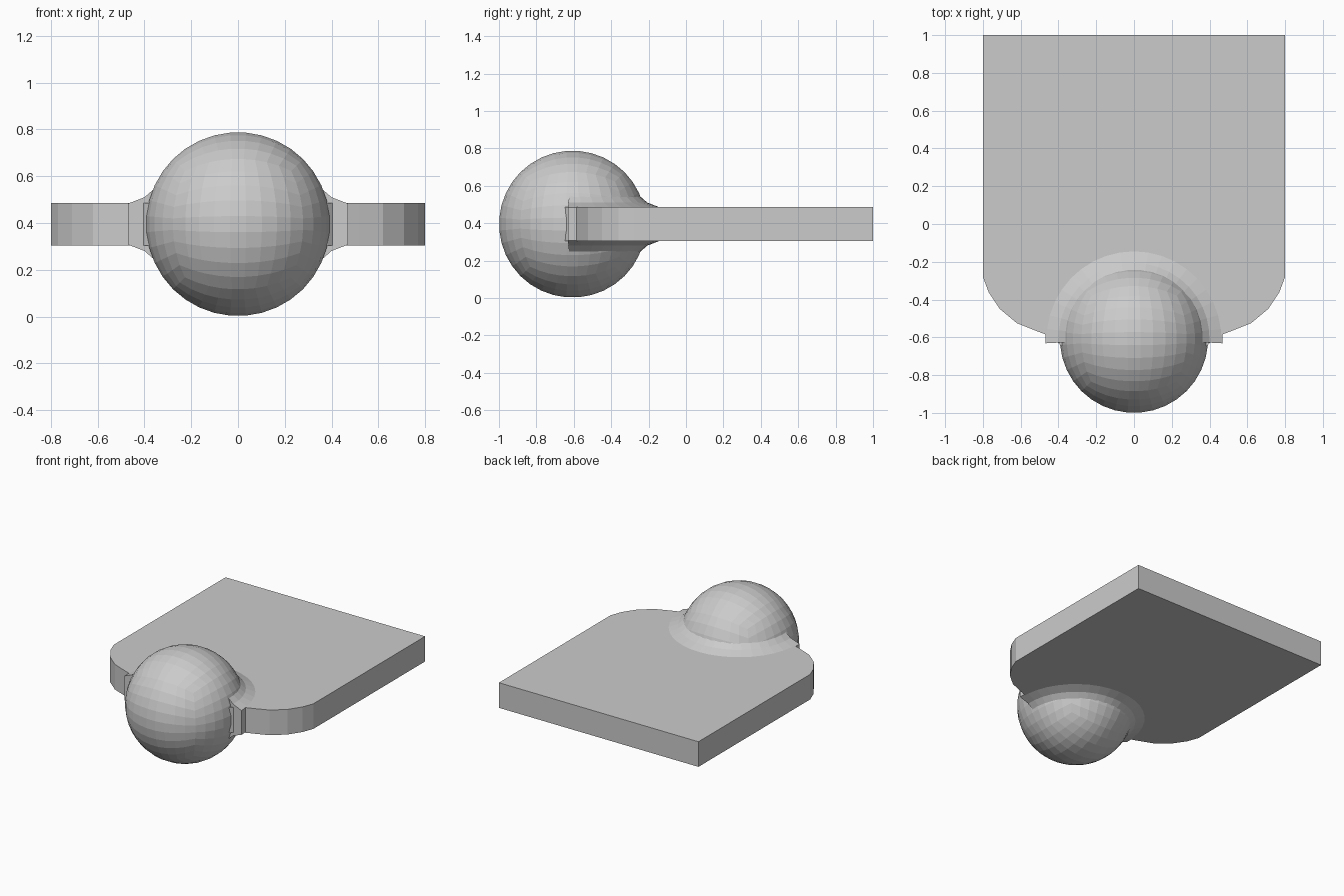
import bpy, bmesh, math
from mathutils import Vector

if "Cube" in bpy.data.objects:
    bpy.data.objects.remove(bpy.data.objects["Cube"])

BALL_C = Vector((0, -0.607, 0.395))
BALL_R = 0.394
HALF = 0.091  # half thickness of the plate


def make_object(name, bm):
    bmesh.ops.recalc_face_normals(bm, faces=bm.faces)
    mesh = bpy.data.meshes.new(name)
    bm.to_mesh(mesh)
    bm.free()
    obj = bpy.data.objects.new(name, mesh)
    bpy.context.collection.objects.link(obj)
    return obj


# Flat plate with rounded front corners, narrowing into the ball
def build_plate():
    right = [(0.8, 1), (0.8, -0.28), (0.77, -0.36), (0.71, -0.45), (0.62, -0.525),
             (0.52, -0.565), (0.44, -0.595), (0.385, -0.645), (0.3, -0.66)]
    outline = right + [(-x, y) for x, y in reversed(right)]
    bm = bmesh.new()
    face = bm.faces.new([bm.verts.new((x, y, BALL_C.z - HALF)) for x, y in outline])
    ext = bmesh.ops.extrude_face_region(bm, geom=[face])
    top = [v for v in ext["geom"] if isinstance(v, bmesh.types.BMVert)]
    bmesh.ops.translate(bm, verts=top, vec=(0, 0, 2 * HALF))
    return make_object("plate", bm)


# Faceted ball made from a gridded cube pushed out to a sphere
def build_ball():
    bm = bmesh.new()
    bmesh.ops.create_cube(bm, size=2)
    bmesh.ops.subdivide_edges(bm, edges=bm.edges[:], cuts=8, use_grid_fill=True)
    for v in bm.verts:
        d = Vector([math.tan(c * math.pi / 4) for c in v.co])
        v.co = BALL_C + d.normalized() * BALL_R
    return make_object("ball", bm)


# Flared collar round the back half of the ball
def build_collar():
    upper = [(0.28, 0.17), (0.36, 0.15), (0.40, 0.115), (0.47, HALF - 0.003)]
    profile = upper + [(r, -h) for r, h in reversed(upper)]
    steps, start, end = 20, math.radians(-3), math.radians(183)
    bm = bmesh.new()
    rings = []
    for i in range(steps + 1):
        a = start + (end - start) * i / steps
        rings.append([bm.verts.new(BALL_C + Vector((r * math.cos(a), r * math.sin(a), h)))
                      for r, h in profile])
    n = len(profile)
    for a, b in zip(rings, rings[1:]):
        for j in range(n):
            k = (j + 1) % n
            bm.faces.new((a[j], a[k], b[k], b[j]))
    bm.faces.new(rings[0])
    bm.faces.new(rings[-1])
    return make_object("collar", bm)


# Weld the parts into one clean shell
plate = build_plate()
for part in (build_collar(), build_ball()):
    mod = plate.modifiers.new("join_" + part.name, 'BOOLEAN')
    mod.operation = 'UNION'
    mod.solver = 'EXACT'
    mod.object = part
    bpy.context.view_layer.objects.active = plate
    bpy.ops.object.modifier_apply(modifier=mod.name)
    bpy.data.objects.remove(part)
plate.name = "plate_with_ball"
